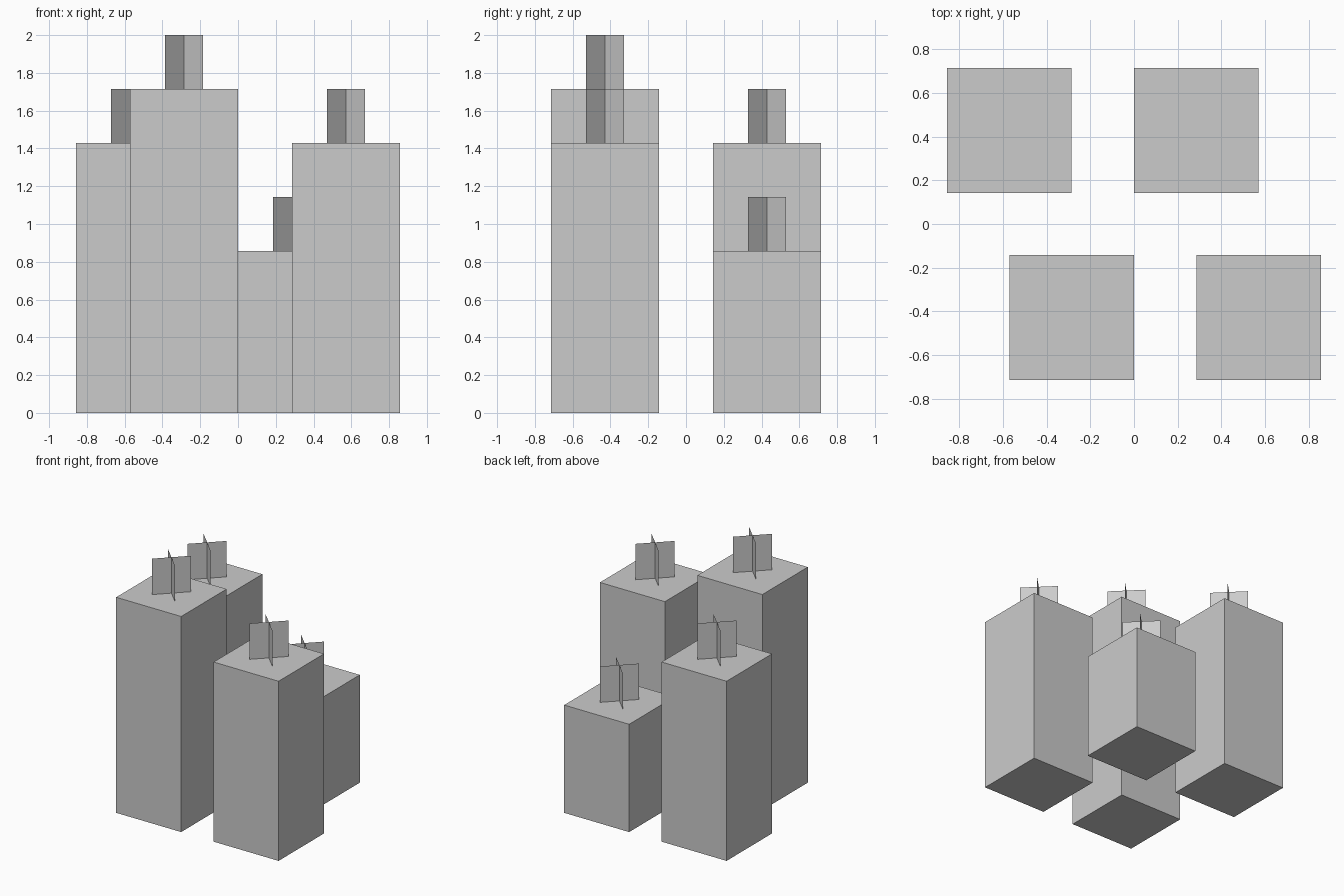
import bpy, bmesh
from math import pi, cos, sin

if "Cube" in bpy.data.objects:
    bpy.data.objects.remove(bpy.data.objects["Cube"])

U = 2 / 7  # one block unit


def make_object(name, bm):
    mesh = bpy.data.meshes.new(name)
    bm.to_mesh(mesh)
    bm.free()
    obj = bpy.data.objects.new(name, mesh)
    bpy.context.collection.objects.link(obj)


def candle_body(name, x, y, height):
    bm = bmesh.new()
    bmesh.ops.create_cube(bm, size=1)
    bmesh.ops.scale(bm, vec=(2 * U, 2 * U, height), verts=bm.verts)
    bmesh.ops.translate(bm, vec=(x, y, height / 2), verts=bm.verts)
    make_object(name, bm)


def candle_wick(name, x, y, z):
    # two thin upright sheets crossing on the diagonals
    bm = bmesh.new()
    for angle in (pi / 4, -pi / 4):
        dx, dy = cos(angle) * U / 2, sin(angle) * U / 2
        corners = ((-1, 0), (1, 0), (1, U), (-1, U))
        bm.faces.new([bm.verts.new((x + s * dx, y + s * dy, z + h)) for s, h in corners])
    make_object(name, bm)


# position and height of each candle, in block units
candles = {
    "front_left": (-1, -1.5, 6),
    "front_right": (2, -1.5, 5),
    "back_left": (-2, 1.5, 5),
    "back_right": (1, 1.5, 3),
}
for place, (x, y, h) in candles.items():
    candle_body(f"{place}_candle", x * U, y * U, h * U)
    candle_wick(f"{place}_wick", x * U, y * U, h * U)
